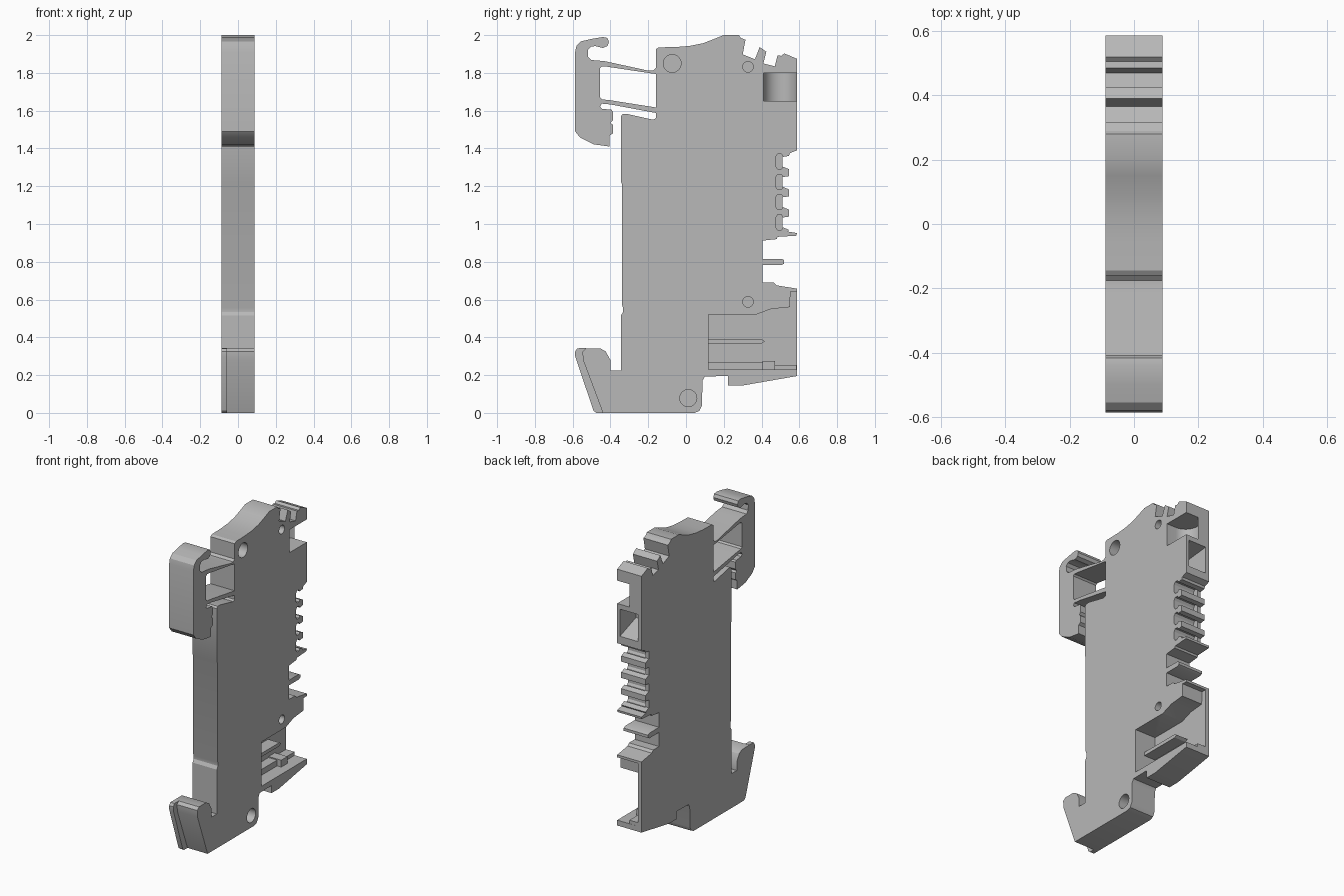
import bpy, bmesh, math

W = 0.088          # half thickness
WALL = -0.062      # inner face of the thin wall on the -x side

plastic = bpy.data.materials.new("light grey plastic")
plastic.diffuse_color = (0.48, 0.48, 0.48, 1)


def prism(name, pts, x0=-W, x1=W):
    """Extrude a (y, z) profile along x."""
    bm = bmesh.new()
    face = bm.faces.new([bm.verts.new((x0, y, z)) for y, z in pts])
    ext = bmesh.ops.extrude_face_region(bm, geom=[face])
    for v in ext["geom"]:
        if isinstance(v, bmesh.types.BMVert):
            v.co.x = x1
    bmesh.ops.recalc_face_normals(bm, faces=bm.faces)
    me = bpy.data.meshes.new(name)
    bm.to_mesh(me)
    bm.free()
    me.materials.append(plastic)
    ob = bpy.data.objects.new(name, me)
    bpy.context.collection.objects.link(ob)
    return ob


def rect(y0, y1, z0, z1):
    return [(y0, z0), (y1, z0), (y1, z1), (y0, z1)]


def ellipse(y, z, ry, rz, n=32):
    return [(y + ry * math.cos(2 * math.pi * i / n),
             z + rz * math.sin(2 * math.pi * i / n)) for i in range(n)]


def cut(target, cutter):
    """Subtract a cutter and throw it away."""
    cutter.hide_render = True
    mod = target.modifiers.new("cut", "BOOLEAN")
    mod.operation, mod.solver, mod.object = "DIFFERENCE", "EXACT", cutter
    bpy.context.view_layer.objects.active = target
    bpy.ops.object.modifier_apply(modifier=mod.name)
    bpy.data.objects.remove(cutter)


# Housing outline: lower hook, foot and lower right corner
foot = [(-.345, .225), (-.40, .225), (-.40, .28), (-.425, .325), (-.455, .342),
        (-.53, .342), (-.548, .325), (-.545, .28), (-.44, 0), (.045, 0),
        (.07, .01), (.085, .04), (.087, .17), (.10, .193), (.222, .195),
        (.222, .145), (.30, .145), (.587, .195)]
# Right side shelves
shelves = [(.587, .658), (.48, .675), (.465, .69), (.405, .69), (.405, .782),
           (.505, .782), (.52, .79), (.52, .808), (.505, .816), (.405, .816),
           (.405, .912), (.48, .92), (.485, .932), (.585, .938), (.587, .952),
           (.54, .96)]
# Marker teeth
gaps = [1.33 - .107 * i for i in range(3, -1, -1)]
teeth = []
for c in gaps:
    teeth += [(.545, c - .04), (.51, c - .025), (.51, c + .025), (.545, c + .03)]
teeth += [(.55, 1.375), (.587, 1.39)]
# Top edge with two slanted grooves, then the left side
top = [(.587, 1.875), (.52, 1.903), (.505, 1.89), (.485, 1.893), (.47, 1.835),
       (.41, 1.85), (.425, 1.912), (.39, 1.937), (.365, 1.872), (.30, 1.898),
       (.315, 1.975), (.29, 1.985), (.28, 2.0), (.20, 2.0), (.15, 1.98),
       (.09, 1.957), (.02, 1.943), (-.05, 1.937), (-.145, 1.935), (-.16, 1.925),
       (-.16, 1.56), (-.175, 1.552), (-.31, 1.582), (-.335, 1.582),
       (-.345, 1.57), (-.345, 1.225), (-.34, 1.215), (-.34, .575),
       (-.333, .555), (-.333, .535), (-.345, .515)]
body = prism("housing", foot + shelves + teeth + top)

# Recesses behind the teeth, leaving the thin wall
for c in gaps:
    cut(body, prism("tooth_recess", [(.475, c - .025), (.485, c - .04), (.505, c - .04),
                                     (.515, c - .025), (.515, c + .025), (.505, c + .04),
                                     (.485, c + .04), (.475, c + .025)], WALL, .2))

# Blind round holes
for y, z, r in [(-.073, 1.85, .047), (.328, 1.832, .028),
                (.328, .588, .028), (.012, .078, .045)]:
    cut(body, prism("hole", ellipse(y, z, r, r), -.02, .2))

# Screwdriver well: upright cylinder opened toward +x and +y
well = prism("well", rect(.41, .7, 1.65, 1.80), .02, .2)
cut(body, well)
bpy.ops.mesh.primitive_cylinder_add(vertices=48, radius=.09, depth=.15,
                                    location=(.02, .5, 1.725))
cut(body, bpy.context.object)

# Tapered wire entry in the +y face
cut(body, prism("wire_entry", [(.42, 1.50), (.7, 1.40), (.7, 1.63), (.42, 1.60)],
                -.062, .068))

# Connector pocket at the lower right
cut(body, prism("pocket", [(.12, .23), (.7, .23), (.7, .642), (.553, .642), (.55, .56),
                           (.45, .55), (.37, .52), (.12, .52)], WALL, .2))

# Ribs and ledges inside the pocket
prism("guide_rib", [(.11, .367), (.40, .367), (.418, .378), (.40, .39), (.11, .39)],
      WALL - .01, .02)
prism("inner_ledge", rect(.11, .405, .22, .268), WALL - .01, .0)
prism("middle_ledge", rect(.405, .47, .22, .275), WALL - .01, .03)
prism("outer_ledge", rect(.47, .586, .22, .253), WALL - .01, .0)

# Outer fin of the lower hook
prism("hook_fin", [(-.43, 0), (-.475, 0), (-.49, .012), (-.587, .30), (-.587, .325),
                   (-.575, .342), (-.53, .343), (-.53, .28)], -W, -.058)

# Release lever with its two springy arms
prism("release_lever", [
    (-.587, 1.49), (-.56, 1.457), (-.49, 1.422), (-.405, 1.41), (-.405, 1.468),
    (-.387, 1.48), (-.387, 1.525), (-.40, 1.535), (-.387, 1.55), (-.387, 1.595),
    (-.395, 1.605), (-.445, 1.61), (-.455, 1.622), (-.445, 1.637), (-.40, 1.633),
    (-.16, 1.588), (-.12, 1.58), (-.12, 1.61), (-.16, 1.617), (-.40, 1.655),
    (-.445, 1.66), (-.455, 1.67), (-.455, 1.825), (-.445, 1.835), (-.42, 1.833),
    (-.18, 1.797), (-.12, 1.79), (-.12, 1.82), (-.16, 1.825), (-.175, 1.812),
    (-.20, 1.812), (-.43, 1.862), (-.50, 1.868), (-.518, 1.885), (-.52, 1.92),
    (-.505, 1.938), (-.48, 1.942), (-.44, 1.932), (-.415, 1.943), (-.408, 1.965),
    (-.417, 1.985), (-.44, 1.99), (-.50, 1.98), (-.555, 1.967), (-.58, 1.943),
    (-.587, 1.91)])

# Soft shading on the rounded parts only
for ob in bpy.context.scene.objects:
    bpy.ops.object.select_all(action="DESELECT")
    ob.select_set(True)
    bpy.context.view_layer.objects.active = ob
    bpy.ops.object.shade_smooth_by_angle(angle=math.radians(30))
